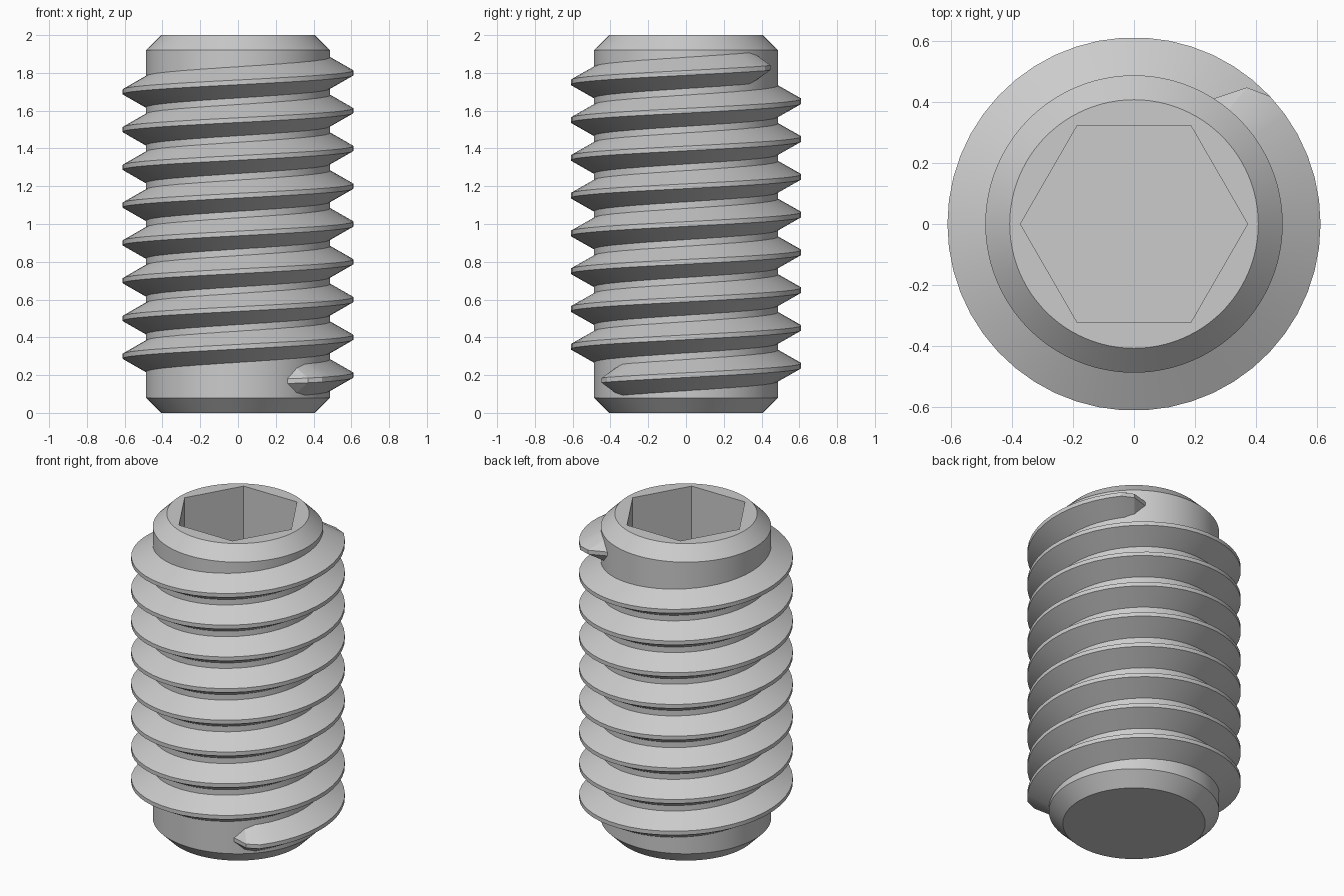
import bpy
import bmesh
from math import cos, sin, pi, radians

if "Cube" in bpy.data.objects:
    bpy.data.objects.remove(bpy.data.objects["Cube"], do_unlink=True)

ROOT_R, CREST_R, TIP_R = 0.487, 0.611, 0.407
HEIGHT, CHAMFER, PITCH = 2.0, 0.08, 0.2
HEX_R, SOCKET_DEPTH = 0.372, 0.7
CORE_SEGS = 96

steel = bpy.data.materials.new("steel_grey")
steel.use_nodes = True
colour = (0.6, 0.6, 0.6, 1)
steel.diffuse_color = colour
steel.node_tree.nodes["Principled BSDF"].inputs["Base Color"].default_value = colour


def ring(bm, radius, z, count):
    return [bm.verts.new((radius * cos(2 * pi * i / count),
                          radius * sin(2 * pi * i / count), z)) for i in range(count)]


def bridge(bm, a, b):
    n = len(a)
    for i in range(n):
        j = (i + 1) % n
        bm.faces.new((a[i], a[j], b[j], b[i]))


def finish(bm, name):
    bmesh.ops.recalc_face_normals(bm, faces=bm.faces)
    mesh = bpy.data.meshes.new(name)
    bm.to_mesh(mesh)
    bm.free()
    mesh.materials.append(steel)
    obj = bpy.data.objects.new(name, mesh)
    bpy.context.collection.objects.link(obj)
    bpy.ops.object.select_all(action="DESELECT")
    obj.select_set(True)
    bpy.context.view_layer.objects.active = obj
    bpy.ops.object.shade_smooth_by_angle(angle=radians(25))


# Chamfered core with a hexagonal socket in the top
bm = bmesh.new()
profile = [(TIP_R, 0), (ROOT_R, CHAMFER), (ROOT_R, HEIGHT - CHAMFER), (TIP_R, HEIGHT)]
rings = [ring(bm, r, z, CORE_SEGS) for r, z in profile]
for low, high in zip(rings, rings[1:]):
    bridge(bm, low, high)
bm.faces.new(rings[0])

hex_rim = ring(bm, HEX_R, HEIGHT, 6)
hex_floor = ring(bm, HEX_R, HEIGHT - SOCKET_DEPTH, 6)
bridge(bm, hex_rim, hex_floor)
bm.faces.new(hex_floor)
step = CORE_SEGS // 6
for i in range(6):
    arc = [rings[-1][k % CORE_SEGS] for k in range(i * step, (i + 1) * step + 1)]
    bm.faces.new(arc + [hex_rim[(i + 1) % 6], hex_rim[i]])
finish(bm, "screw_core")

# Helical thread, its section shrinking into the core over two steps at each end
STEP = 7.2
LEAD_IN = 57.6
TURNS = 8
steps = round((TURNS * 360 + 2 * LEAD_IN) / STEP)
crest_half = PITCH / 16
root_half = crest_half + (CREST_R - ROOT_R) * 0.577
inner_r = ROOT_R - 0.002

bm = bmesh.new()
sections = []
for i in range(steps + 1):
    angle = i * STEP - LEAD_IN
    z = PITCH * (1 + angle / 360)
    fade = {0: 0.0, 1: 0.75}.get(min(i, steps - i), 1.0)
    crest = ROOT_R + (CREST_R - ROOT_R) * fade
    half = crest_half + (root_half - crest_half) * fade
    a = radians(angle)
    section = [(inner_r, -half), (crest, -crest_half), (crest, crest_half), (inner_r, half)]
    sections.append([bm.verts.new((r * cos(a), r * sin(a), z + dz)) for r, dz in section])
for a, b in zip(sections, sections[1:]):
    bridge(bm, a, b)
for end in (sections[0], sections[-1]):
    bm.faces.new(end)
finish(bm, "screw_thread")
